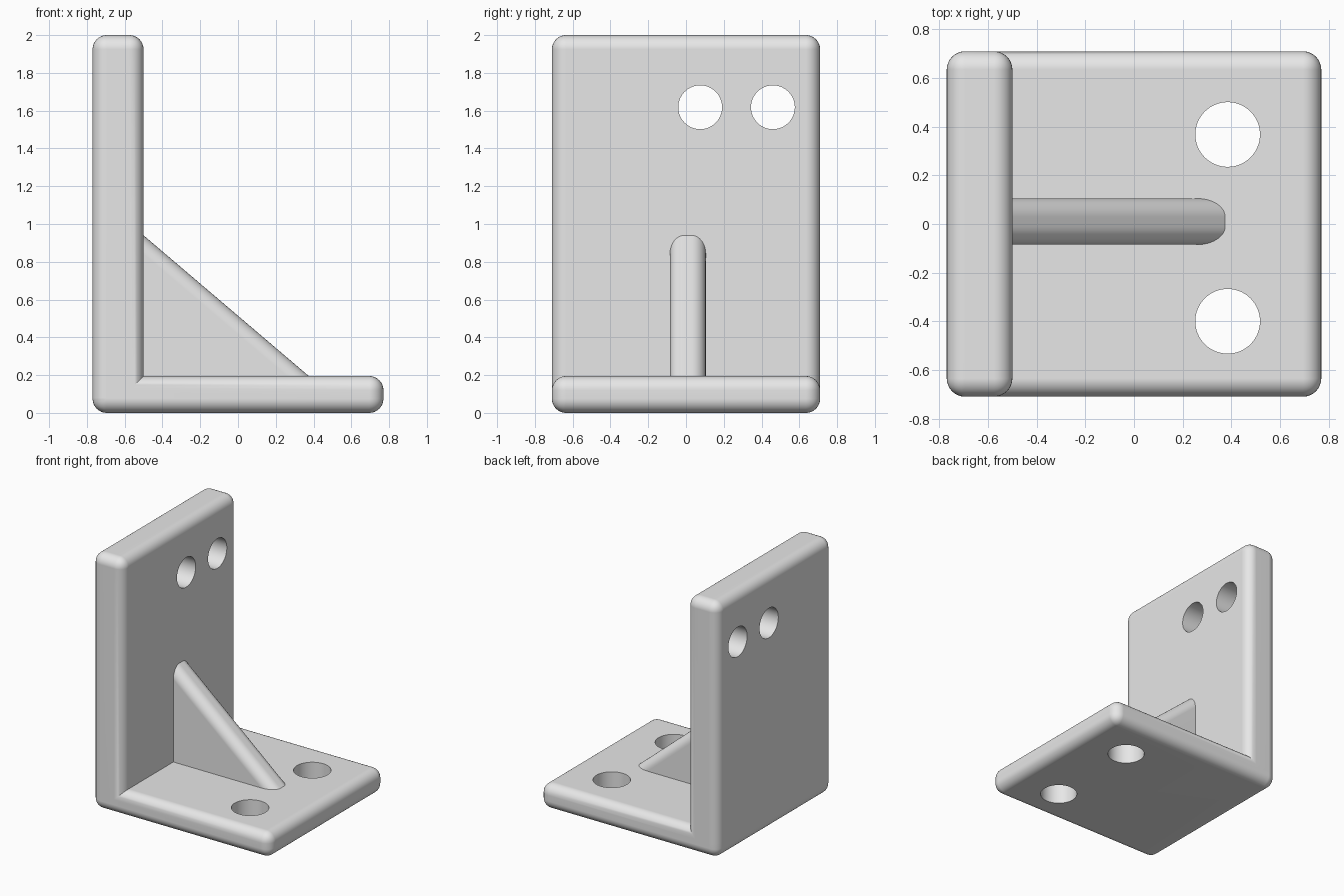
import bpy, bmesh, math
from mathutils import Matrix, Vector

cube = bpy.data.objects.get("Cube")
if cube:
    bpy.data.objects.remove(cube, do_unlink=True)

grey = bpy.data.materials.new("plain grey")
grey.use_nodes = True
COLOUR = (0.8, 0.8, 0.8, 1.0)
grey.diffuse_color = COLOUR
grey.node_tree.nodes["Principled BSDF"].inputs["Base Color"].default_value = COLOUR

ROUND = 0.075
SEGMENTS = 8


def finish(name, bm):
    bmesh.ops.recalc_face_normals(bm, faces=bm.faces)
    mesh = bpy.data.meshes.new(name)
    bm.to_mesh(mesh)
    bm.free()
    mesh.materials.append(grey)
    obj = bpy.data.objects.new(name, mesh)
    bpy.context.collection.objects.link(obj)
    return obj


def round_edges(bm, edges):
    bmesh.ops.bevel(bm, geom=edges, offset=ROUND, offset_type='OFFSET',
                    segments=SEGMENTS, profile=0.5, affect='EDGES')


def rounded_plate(name, low, high):
    low, high = Vector(low), Vector(high)
    bm = bmesh.new()
    bmesh.ops.create_cube(bm, size=1, matrix=Matrix.Translation((low + high) / 2)
                          @ Matrix.Diagonal((*(high - low), 1)))
    round_edges(bm, bm.edges[:])
    return finish(name, bm)


def drill(name, centre, radius, axis):
    bm = bmesh.new()
    turn = Matrix.Rotation(math.pi / 2, 4, 'Y') if axis == 'X' else Matrix()
    bmesh.ops.create_cone(bm, cap_ends=True, segments=64, radius1=radius,
                          radius2=radius, depth=0.6,
                          matrix=Matrix.Translation(centre) @ turn)
    obj = finish(name, bm)
    obj.hide_render = True
    return obj


def combine(target, other, operation):
    mod = target.modifiers.new(operation.title(), 'BOOLEAN')
    mod.operation = operation
    mod.solver = 'EXACT'
    mod.object = other
    bpy.context.view_layer.objects.active = target
    bpy.ops.object.modifier_apply(modifier=mod.name)
    bpy.data.objects.remove(other, do_unlink=True)


# Two plates forming the L
bracket = rounded_plate("angle_bracket", (-0.77, -0.71, 0), (-0.5, 0.71, 2))
base = rounded_plate("base_plate", (-0.77, -0.71, 0), (0.77, 0.71, 0.195))

# Sloping rib, rounded along its two long upper edges, sunk into both plates
bm = bmesh.new()
profile = [(-0.6, 0.08), (0.51, 0.08), (-0.6, 1.025)]
side = bm.faces.new([bm.verts.new((x, -0.085, z)) for x, z in profile])
grown = bmesh.ops.extrude_face_region(bm, geom=[side])["geom"]
bmesh.ops.translate(bm, vec=(0, 0.19, 0),
                    verts=[v for v in grown if isinstance(v, bmesh.types.BMVert)])
slope = []
for e in bm.edges:
    d = e.verts[0].co - e.verts[1].co
    if abs(d.x) > 0.1 and abs(d.z) > 0.1:
        slope.append(e)
round_edges(bm, slope)
rib = finish("support_rib", bm)

combine(bracket, base, 'UNION')
combine(bracket, rib, 'UNION')

# Bolt holes through the base and the upright
for y in (-0.4, 0.368):
    combine(bracket, drill("base_hole", (0.385, y, 0.1), 0.133, 'Z'), 'DIFFERENCE')
for y in (0.075, 0.46):
    combine(bracket, drill("upright_hole", (-0.635, y, 1.618), 0.116, 'X'), 'DIFFERENCE')

# Smooth rounded edges, crisp hole rims and flat faces
bpy.ops.object.select_all(action='DESELECT')
bracket.select_set(True)
bpy.context.view_layer.objects.active = bracket
bpy.ops.object.shade_smooth_by_angle(angle=math.radians(30))
weighted = bracket.modifiers.new("Weighted normals", 'WEIGHTED_NORMAL')
weighted.keep_sharp = True
